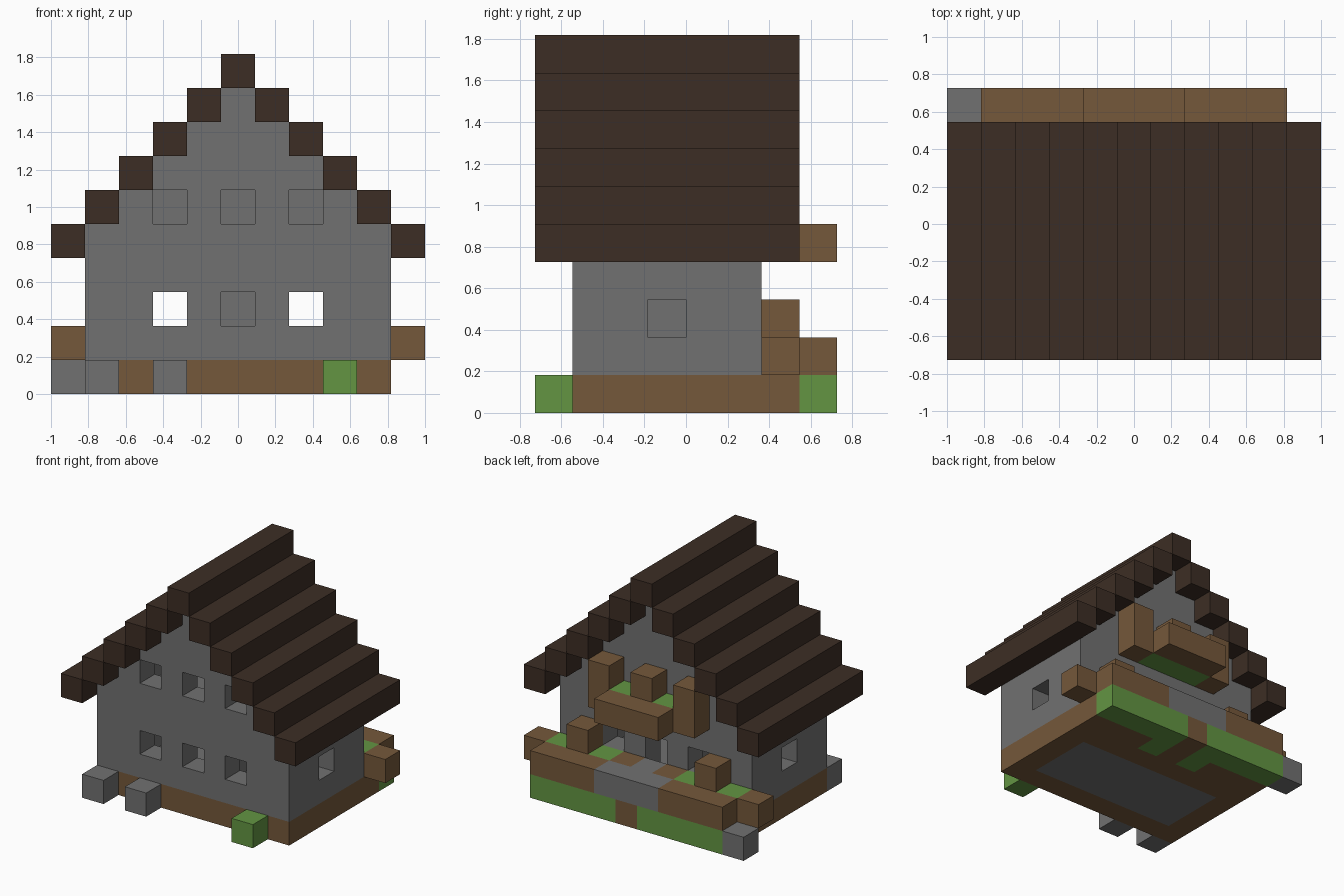
import bpy, bmesh
from mathutils import Vector

if "Cube" in bpy.data.objects:
    bpy.data.objects.remove(bpy.data.objects["Cube"])

U = 2 / 11  # edge of one building block


def material(name, color):
    m = bpy.data.materials.new(name)
    m.use_nodes = True
    m.diffuse_color = (*color, 1)
    bsdf = next(n for n in m.node_tree.nodes if n.type == "BSDF_PRINCIPLED")
    bsdf.inputs["Base Color"].default_value = (*color, 1)
    bsdf.inputs["Roughness"].default_value = 0.9
    return m


stone = material("stone grey", (0.165, 0.165, 0.165))
wood = material("wood brown", (0.178, 0.098, 0.043))
grass = material("grass green", (0.125, 0.3, 0.055))
shingle = material("dark roof brown", (0.046, 0.027, 0.018))


def block(x, y, z):
    """Set of cells; each argument is a single index or an inclusive (low, high) pair."""
    r = [range(v, v + 1) if isinstance(v, int) else range(v[0], v[1] + 1) for v in (x, y, z)]
    return {(i, j, k) for i in r[0] for j in r[1] for k in r[2]}


def build(name, cells, mat):
    """Make one object from cells, keeping only the outer faces."""
    bm = bmesh.new()
    for cell in cells:
        center = Vector((cell[0], cell[1] - 3.5, cell[2] + 0.5))
        for axis in range(3):
            for sign in (-1, 1):
                near = list(cell)
                near[axis] += sign
                if tuple(near) in cells:
                    continue
                n, a, b = Vector(), Vector(), Vector()
                n[axis] = sign / 2
                a[(axis + 1) % 3] = 0.5
                b[(axis + 2) % 3] = sign / 2
                corners = (-a - b, a - b, a + b, b - a)
                bm.faces.new([bm.verts.new((center + n + c) * U) for c in corners])
    bmesh.ops.remove_doubles(bm, verts=bm.verts, dist=0.001)
    mesh = bpy.data.meshes.new(name)
    bm.to_mesh(mesh)
    bm.free()
    mesh.materials.append(mat)
    obj = bpy.data.objects.new(name, mesh)
    bpy.context.collection.objects.link(obj)
    return obj


def gable(y):
    """Stepped wall with a triangular top."""
    cells = block((-4, 4), y, (1, 4))
    for k in range(5, 9):
        cells |= block((k - 8, 8 - k), y, k)
    return cells


# Base: stone floor inside a wooden sill, with grass beside the path
floor = block((-3, 3), (2, 4), 0)
lawn = block((-4, -1), 7, 0) | block((1, 4), 7, 0) | block(-1, 6, 0) | block(1, 6, 0)
path = block(0, 7, 0)
build("ground_floor", floor, stone)
build("lawn", lawn, grass)
build("base_sill", (block((-4, 4), (1, 6), 0) | path) - floor - lawn, wood)

# Walls with window and door openings
front = gable(1)
for i in (-2, 0, 2):
    front -= block(i, 1, 2) | block(i, 1, 5)
build("front_wall", front, stone)

back = gable(5) - block(0, 5, (1, 2))
for i in (-2, 2):
    back -= block(i, 5, 2)
build("back_wall", back, stone)

for side, name in ((-1, "right_wall"), (1, "left_wall")):
    build(name, block(4 * side, (2, 4), (1, 4)) - block(4 * side, 3, 2), stone)

# Inside: upper floor and its central support
build("upper_floor", block((-3, 3), (2, 4), 3), stone)
build("central_column", block(0, 3, (1, 2)), stone)

# Roof: stepped beams rising to the ridge
for k in range(4, 10):
    for i in {k - 9, 9 - k}:
        build("roof_beam", block(i, (0, 6), k), shingle)

# Ground planters on both sides of the back door
for side, name in ((-1, "right"), (1, "left")):
    lo, hi = sorted((2 * side, 4 * side))
    build(name + "_planter_soil", block((lo, hi), 6, 1), grass)
    build(name + "_planter_front", block((lo, hi), 7, 1), wood)
    build(name + "_planter_outer_end", block(5 * side, 6, 1), wood)
    build(name + "_planter_inner_end", block(side, 6, 1), wood)
    build(name + "_planter_post", block(3 * side, 6, 2), wood)
    build(name + "_balcony_post", block(2 * side, 6, (4, 5)), wood)

# Stone step at the back door
build("door_step", block((-1, 1), 7, 1) | block(0, 6, 1), stone)

# Balcony planter above the door
build("balcony_soil", block((-1, 1), 6, 4), grass)
build("balcony_front", block((-1, 1), 7, 4), wood)
build("balcony_middle_post", block(0, 6, 5), wood)

# Loose blocks around the house
build("front_stone_right", block(-4, 0, 0), stone)
build("front_stone_middle", block(-2, 0, 0), stone)
build("front_bush", block(3, 0, 0), grass)
build("back_stone", block(-5, 7, 0), stone)
